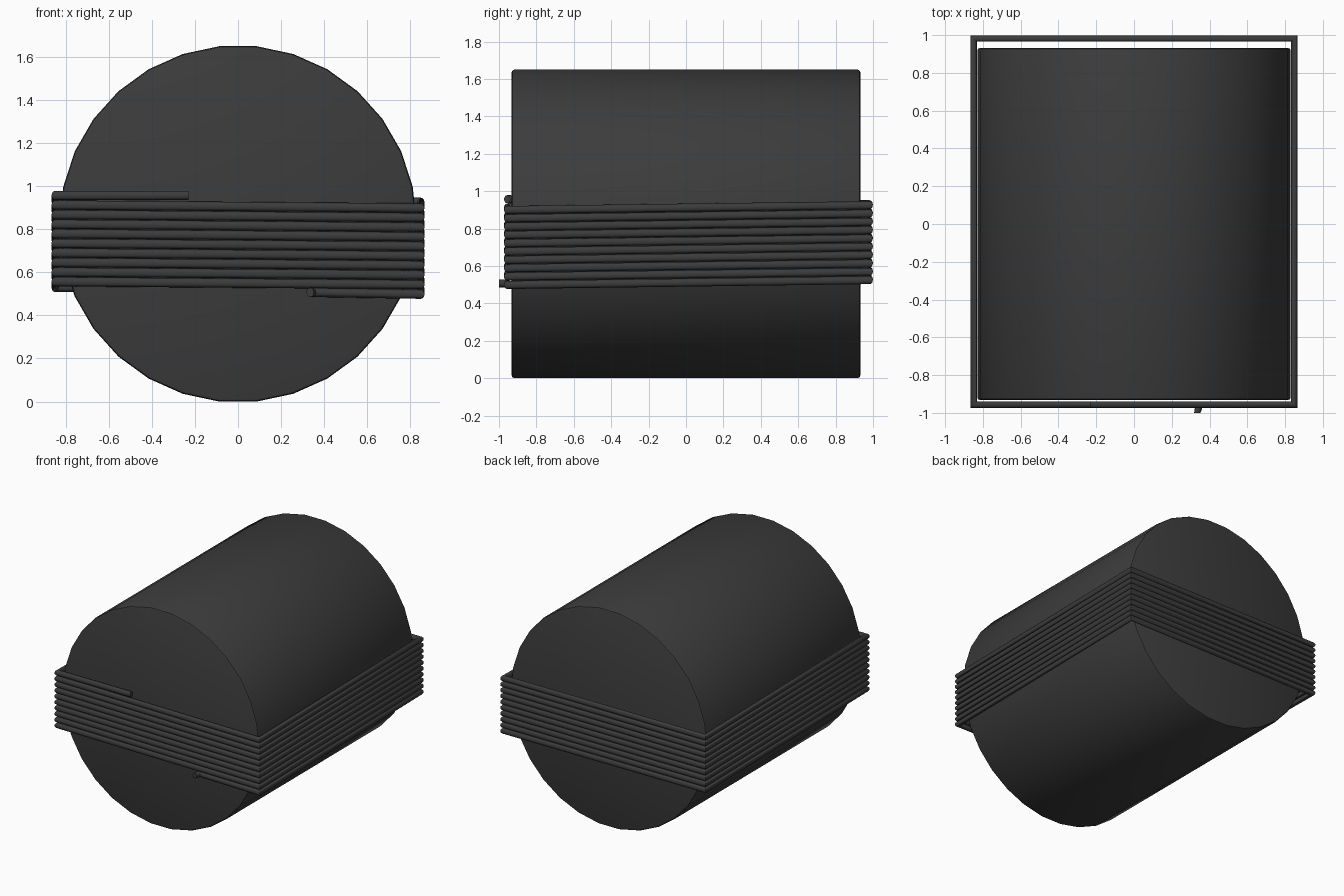
import bpy, bmesh
from math import radians, sin, cos, tau, pi
from mathutils import Matrix

if "Cube" in bpy.data.objects:
    bpy.data.objects.remove(bpy.data.objects["Cube"])

dark = bpy.data.materials.new("dark_grey")
dark.diffuse_color = (0.045, 0.045, 0.045, 1)
dark.use_nodes = True
dark.node_tree.nodes["Principled BSDF"].inputs["Base Color"].default_value = dark.diffuse_color


def finish(name, bm, angle):
    bmesh.ops.recalc_face_normals(bm, faces=bm.faces)
    me = bpy.data.meshes.new(name)
    bm.to_mesh(me)
    bm.free()
    ob = bpy.data.objects.new(name, me)
    bpy.context.collection.objects.link(ob)
    me.materials.append(dark)
    bpy.ops.object.select_all(action='DESELECT')
    ob.select_set(True)
    bpy.context.view_layer.objects.active = ob
    bpy.ops.object.shade_smooth_by_angle(angle=radians(angle))
    return ob


# Core: 30-sided drum lying along y, with softened rims
R, HALF = 0.8295, 0.932
bm = bmesh.new()
turn = (Matrix.Translation((0, 0, 0.825)) @ Matrix.Rotation(pi / 2, 4, 'X')
        @ Matrix.Rotation(radians(6), 4, 'Z'))
bmesh.ops.create_cone(bm, cap_ends=True, segments=30, radius1=R, radius2=R,
                      depth=2 * HALF, matrix=turn)
rims = [e for e in bm.edges if abs(e.verts[0].co.y - e.verts[1].co.y) < 0.01]
bmesh.ops.bevel(bm, geom=rims, offset=0.015, segments=2, profile=0.5,
                affect='EDGES')
finish("drum_core", bm, 35)

# Winding: square helix of ten turns, each entry is (position, outward direction)
X, FRONT, BACK = 0.849, -0.956, 0.982
TURNS, PITCH = 10, 0.0445
path = [((-0.23, FRONT, 0.957), (0, -1))]
for i in range(TURNS):
    d = i * PITCH
    path += [((-X, FRONT, 0.957 - d), (-1, -1)),
             ((-X, BACK, 0.930 - d), (-1, 1)),
             ((X, BACK, 0.925 - d), (1, 1)),
             ((X, FRONT, 0.899 - d), (1, -1))]
# Loose end bent outwards
path += [((0.345, FRONT, 0.507), (1, -1)), ((0.335, -1.0, 0.507), (1, 0))]

SIDES, W, H = 12, 0.017, 0.0215
bm = bmesh.new()
rings = []
for (x, y, z), (sx, sy) in path:
    rings.append([bm.verts.new((x + sx * W * cos(tau * k / SIDES),
                                y + sy * W * cos(tau * k / SIDES),
                                z + H * sin(tau * k / SIDES)))
                  for k in range(SIDES)])
for a, b in zip(rings, rings[1:]):
    for k in range(SIDES):
        n = (k + 1) % SIDES
        bm.faces.new((a[k], a[n], b[n], b[k]))
bm.faces.new(rings[0])
bm.faces.new(rings[-1])
finish("wire_winding", bm, 40)
